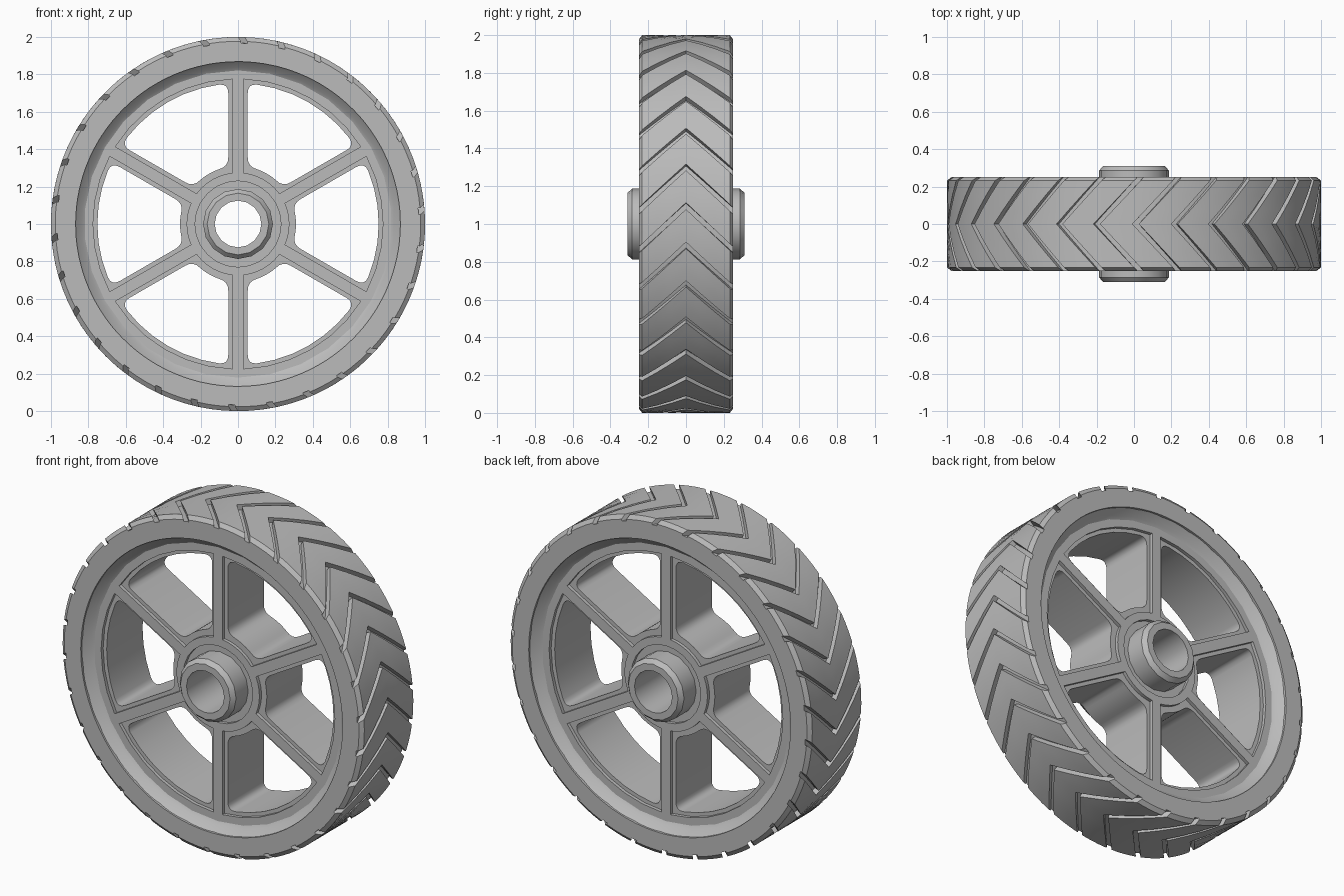
import bpy, bmesh
from math import sin, cos, asin, radians, pi
from mathutils import Vector

cube = bpy.data.objects.get("Cube")
if cube:
    bpy.data.objects.remove(cube)

grey = bpy.data.materials.new("plain_grey")
grey.use_nodes = True
grey.diffuse_color = (0.5, 0.5, 0.5, 1)
grey.node_tree.nodes["Principled BSDF"].inputs["Base Color"].default_value = (0.5, 0.5, 0.5, 1)


def finish(obj, angle=32):
    """Place the part on the axle line, colour it and shade it."""
    obj.location.z = 1
    obj.data.materials.clear()
    obj.data.materials.append(grey)
    bpy.ops.object.select_all(action='DESELECT')
    obj.select_set(True)
    bpy.context.view_layer.objects.active = obj
    bpy.ops.object.shade_smooth_by_angle(angle=radians(angle))


def skin(name, columns):
    """Join closed loops of points into a ring-shaped solid."""
    bm = bmesh.new()
    loops = [[bm.verts.new(p) for p in col] for col in columns]
    n = len(loops[0])
    for a, b in zip(loops, loops[1:] + loops[:1]):
        for i in range(n):
            k = (i + 1) % n
            bm.faces.new((a[i], a[k], b[k], b[i]))
    bmesh.ops.remove_doubles(bm, verts=bm.verts, dist=1e-5)
    bmesh.ops.recalc_face_normals(bm, faces=bm.faces)
    mesh = bpy.data.meshes.new(name)
    bm.to_mesh(mesh)
    bm.free()
    obj = bpy.data.objects.new(name, mesh)
    bpy.context.collection.objects.link(obj)
    finish(obj)


def around(angle, r, y):
    """Point at a clockwise angle from the top, seen from the front."""
    return (r * sin(angle), y, r * cos(angle))


def lathe(name, half_profile, segments):
    """Spin a (radius, y) profile that is mirrored front to back."""
    loop = half_profile + [(r, -y) for r, y in reversed(half_profile)]
    skin(name, [[around(2 * pi * s / segments, r, y) for r, y in loop]
                for s in range(segments)])


def circle(r, n):
    return [Vector((r * sin(2 * pi * i / n), r * cos(2 * pi * i / n), 0)) for i in range(n)]


def polar(r, a):
    return Vector((r * cos(a), r * sin(a), 0))


def window(turn, half_spoke, r0, r1, fillet):
    """Outline of the opening between two spokes, with rounded corners."""
    a0, a1 = (pi / 6 - asin(half_spoke / r) for r in (r0, r1))
    corners = [polar(r0, -a0), polar(r1, -a1), polar(r1, a1), polar(r0, a0)]

    def arc(r, start, end, steps=6):
        return [polar(r, start + (end - start) * i / steps) for i in range(steps + 1)]

    outer = arc(r1, -a1 + fillet / r1, a1 - fillet / r1)
    inner = arc(r0, a0 - fillet / r0, -a0 + fillet / r0)
    side = (corners[1] - corners[0]).normalized() * fillet
    side2 = (corners[3] - corners[2]).normalized() * fillet

    def bend(p, c, q):
        if fillet == 0:
            return []
        return [p * (1 - t) ** 2 + c * 2 * t * (1 - t) + q * t * t
                for t in (0, 0.25, 0.5, 0.75)]

    pts = bend(corners[1] - side, corners[1], outer[0]) + outer
    pts += bend(outer[-1], corners[2], corners[2] + side2)[1:] + [corners[2] + side2] * (fillet > 0)
    pts += bend(corners[3] - side2, corners[3], inner[0]) + inner
    pts += bend(inner[-1], corners[0], corners[0] + side)[1:] + [corners[0] + side] * (fillet > 0)
    return [Vector((p.x * cos(turn) - p.y * sin(turn),
                    p.x * sin(turn) + p.y * cos(turn), 0)) for p in pts]


def plate(name, outlines, half_depth):
    """Flat plate with holes, standing upright and centred on the axle."""
    curve = bpy.data.curves.new(name, 'CURVE')
    curve.dimensions = '2D'
    curve.fill_mode = 'BOTH'
    curve.extrude = half_depth
    for pts in outlines:
        spline = curve.splines.new('POLY')
        spline.points.add(len(pts) - 1)
        for sp, p in zip(spline.points, pts):
            sp.co = (*p, 1)
        spline.use_cyclic_u = True
    obj = bpy.data.objects.new(name, curve)
    obj.rotation_euler.x = pi / 2
    bpy.context.collection.objects.link(obj)
    bpy.ops.object.select_all(action='DESELECT')
    obj.select_set(True)
    bpy.context.view_layer.objects.active = obj
    bpy.ops.object.convert(target='MESH')
    finish(bpy.context.view_layer.objects.active)


# Tyre: a chevron-sheared ring whose tread drops into a groove at every pitch
PITCH, GROOVE, DEEP, INNER = radians(12), radians(2), 0.967, 0.868
SHEAR = radians(13.5) / 0.25
half = [(INNER, 0.25), (0.977, 0.25), (1.0, 0.232), (1.0, 0.155), (1.0, 0.078)]
tyre_loop = half + [(1.0, 0)] + [(r, -y) for r, y in reversed(half)]
columns = []
for k in range(30):
    start = k * PITCH + radians(0.5) - GROOVE / 2
    steps = [(0, DEEP), (GROOVE, DEEP)]
    steps += [(GROOVE + (PITCH - GROOVE) * i / 3, 1.0) for i in range(4)]
    for offset, top in steps:
        columns.append([around(start + offset + SHEAR * abs(y), min(r, top), y)
                        for r, y in tyre_loop])
skin("tyre", columns)

# Rim lip sloping in from the tyre
lathe("rim_lip", [(0.88, 0.248), (0.838, 0.2), (0.818, 0.188), (0.818, 0.14), (0.88, 0.14)], 30)

# Spoked wheel body, with raised ribs along spokes, rim and hub ring
turns = [i * pi / 3 for i in range(6)]
plate("wheel_body",
      [circle(0.85, 48), circle(0.15, 16)] + [window(t, 0.052, 0.31, 0.752, 0.05) for t in turns],
      0.17)
plate("spoke_ribs",
      [circle(0.83, 48), circle(0.23, 24)] + [window(t, 0.03, 0.275, 0.775, 0) for t in turns],
      0.19)

# Hub tube with chamfered ends
lathe("hub", [(0.125, 0.31), (0.165, 0.31), (0.187, 0.285), (0.187, 0.1)], 16)
